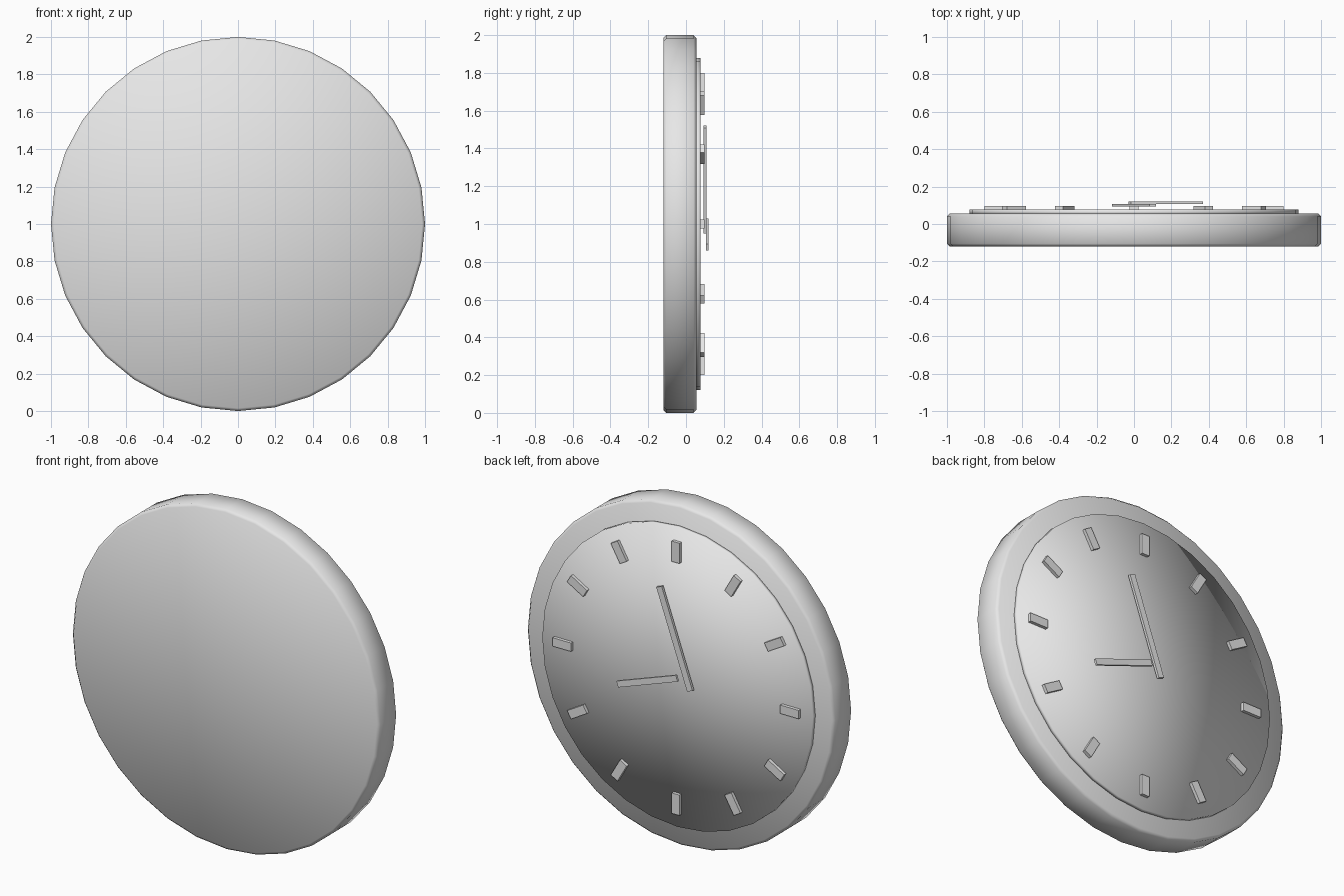
import bpy, bmesh, math
from mathutils import Matrix, Vector

if "Cube" in bpy.data.objects:
    bpy.data.objects.remove(bpy.data.objects["Cube"])

grey = bpy.data.materials.new("light_grey")
grey.diffuse_color = (0.8, 0.8, 0.8, 1)
grey.use_nodes = True
grey.node_tree.nodes["Principled BSDF"].inputs["Base Color"].default_value = grey.diffuse_color
CENTRE = Vector((0, 0, 1))
SIDES = 32


def finish(bm, name, smooth):
    bmesh.ops.recalc_face_normals(bm, faces=bm.faces)
    for f in bm.faces:
        f.smooth = smooth
    mesh = bpy.data.meshes.new(name)
    bm.to_mesh(mesh)
    bm.free()
    mesh.materials.append(grey)
    ob = bpy.data.objects.new(name, mesh)
    bpy.context.collection.objects.link(ob)
    return ob


def disc(name, profile):
    """Turn a (radius, y) profile around the y axis; ends sit on the axis."""
    bm = bmesh.new()
    verts = [bm.verts.new((0, y, r)) for r, y in profile]
    edges = [bm.edges.new(pair) for pair in zip(verts, verts[1:])]
    bmesh.ops.spin(bm, geom=verts + edges, cent=(0, 0, 0), axis=(0, 1, 0),
                   angle=math.tau, steps=SIDES)
    bmesh.ops.remove_doubles(bm, verts=bm.verts, dist=0.0005)
    finish(bm, name, True).location = CENTRE


def bar(name, x, z, width, length, y0, y1, angle):
    """Flat box whose length points 'angle' clockwise from +z towards +x."""
    bm = bmesh.new()
    bmesh.ops.create_cube(bm, size=1,
                          matrix=Matrix.Diagonal((width, y1 - y0, length, 1)))
    ob = finish(bm, name, False)
    ob.location = CENTRE + Vector((x, (y0 + y1) / 2, z))
    ob.rotation_euler.y = angle


# Round case with a small chamfer on both edges
disc("case", [(0, -0.12), (0.985, -0.12), (1, -0.105),
              (1, 0.04), (0.985, 0.055), (0, 0.055)])

# Raised dial plate
disc("dial", [(0, 0.05), (0.88, 0.05), (0.88, 0.078), (0, 0.078)])

# Twelve hour markers
for i in range(12):
    a = i * math.tau / 12
    bar(f"hour_marker_{i + 1}", 0.74 * math.sin(a), 0.74 * math.cos(a),
        0.05, 0.12, 0.076, 0.097, a)

# Hands
bar("minute_hand", 0, 0.235, 0.038, 0.595, 0.093, 0.108, math.radians(19.7))
bar("hour_hand", 0.17, -0.055, 0.036, 0.41, 0.107, 0.12, math.radians(109.5))
